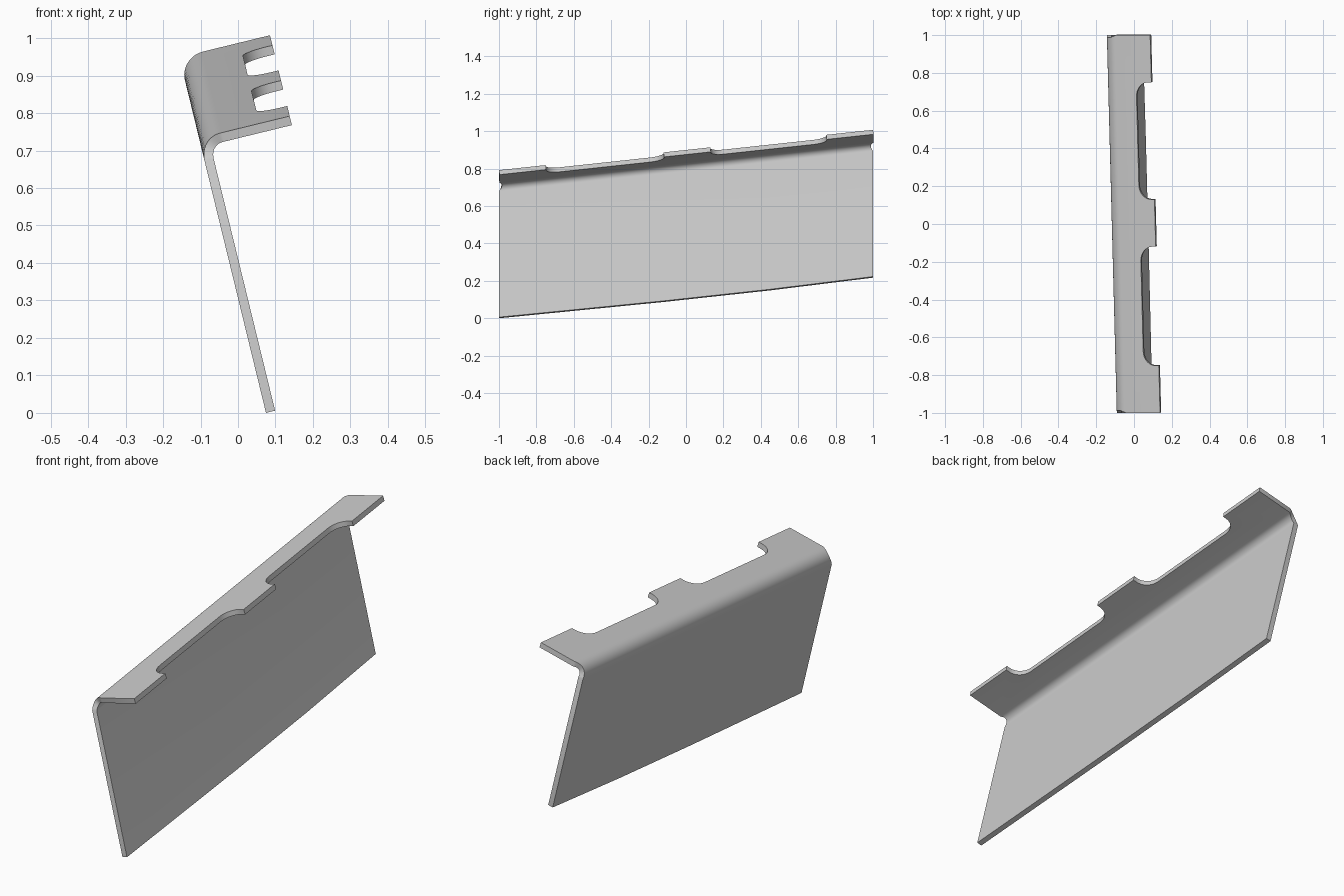
import bpy, bmesh, math
from mathutils import Vector

if "Cube" in bpy.data.objects:
    bpy.data.objects.remove(bpy.data.objects["Cube"])

# Section axes: U runs up the plate, V runs out along the flange
TILT = math.radians(13.7)
U = Vector((-math.sin(TILT), 0, math.cos(TILT)))
V = Vector((math.cos(TILT), 0, math.sin(TILT)))
CORNER = Vector((-0.104, 0, 0.733))   # sharp outer corner at y = -1
RISE = 0.111                          # climb of the bend line per unit y
R, THICK, TIP, DEPTH = 0.062, 0.025, 0.249, 0.083
STEPS = 12

bm = bmesh.new()


def vert(y, u, v):
    p = CORNER + U * (u + RISE * (y + 1)) + V * v
    return bm.verts.new((p.x, y, p.z))


def face(vs):
    return bm.faces.new(list(reversed(vs)))


# Bend rows, with tiny relief nicks at both ends
rows = []
for i in range(STEPS + 1):
    a = math.pi / 2 * i / STEPS
    end = 1 - 0.014 * math.sin(2 * a)
    u, v = -R + R * math.sin(a), R - R * math.cos(a)
    rows.append((vert(-end, u, v), vert(end, u, v)))
for (a0, a1), (b0, b1) in zip(rows, rows[1:]):
    face([a0, a1, b1, b0])

# Main plate with its slightly bowed lower edge
bottom = []
for y, z in ((-1, 0), (-0.12, 0.087), (0.45, 0.149), (1, 0.217)):
    u = (z - CORNER.z) / U.z - RISE * (y + 1)
    bottom.append(vert(y, u, 0))
face(bottom + [rows[0][1], rows[0][0]])

# Flange with two filleted notches leaving three tabs
edge = [vert(1, 0, TIP)]
RY, RV = 0.075, 0.065
for hi, lo in ((0.75, 0.13), (-0.12, -0.75)):
    floor = TIP - DEPTH
    arc = [math.pi / 2 * i / 8 for i in range(9)]
    edge.append(vert(hi, 0, TIP))
    for t in arc:
        edge.append(vert(hi - RY + RY * math.cos(t), 0, floor + RV - RV * math.sin(t)))
    for t in reversed(arc):
        edge.append(vert(lo + RY - RY * math.cos(t), 0, floor + RV - RV * math.sin(t)))
    edge.append(vert(lo, 0, TIP))
edge.append(vert(-1, 0, TIP))
face([rows[-1][0], rows[-1][1]] + edge)

mesh = bpy.data.meshes.new("bent_panel")
bm.normal_update()
bm.to_mesh(mesh)
bm.free()
panel = bpy.data.objects.new("bent_panel", mesh)
bpy.context.collection.objects.link(panel)

# Sheet thickness, grown inward
bpy.context.view_layer.objects.active = panel
panel.select_set(True)
sheet = panel.modifiers.new("sheet", 'SOLIDIFY')
sheet.thickness = THICK
sheet.offset = -1
sheet.use_even_offset = True
bpy.ops.object.modifier_apply(modifier=sheet.name)
bpy.ops.object.shade_smooth_by_angle(angle=math.radians(30))
